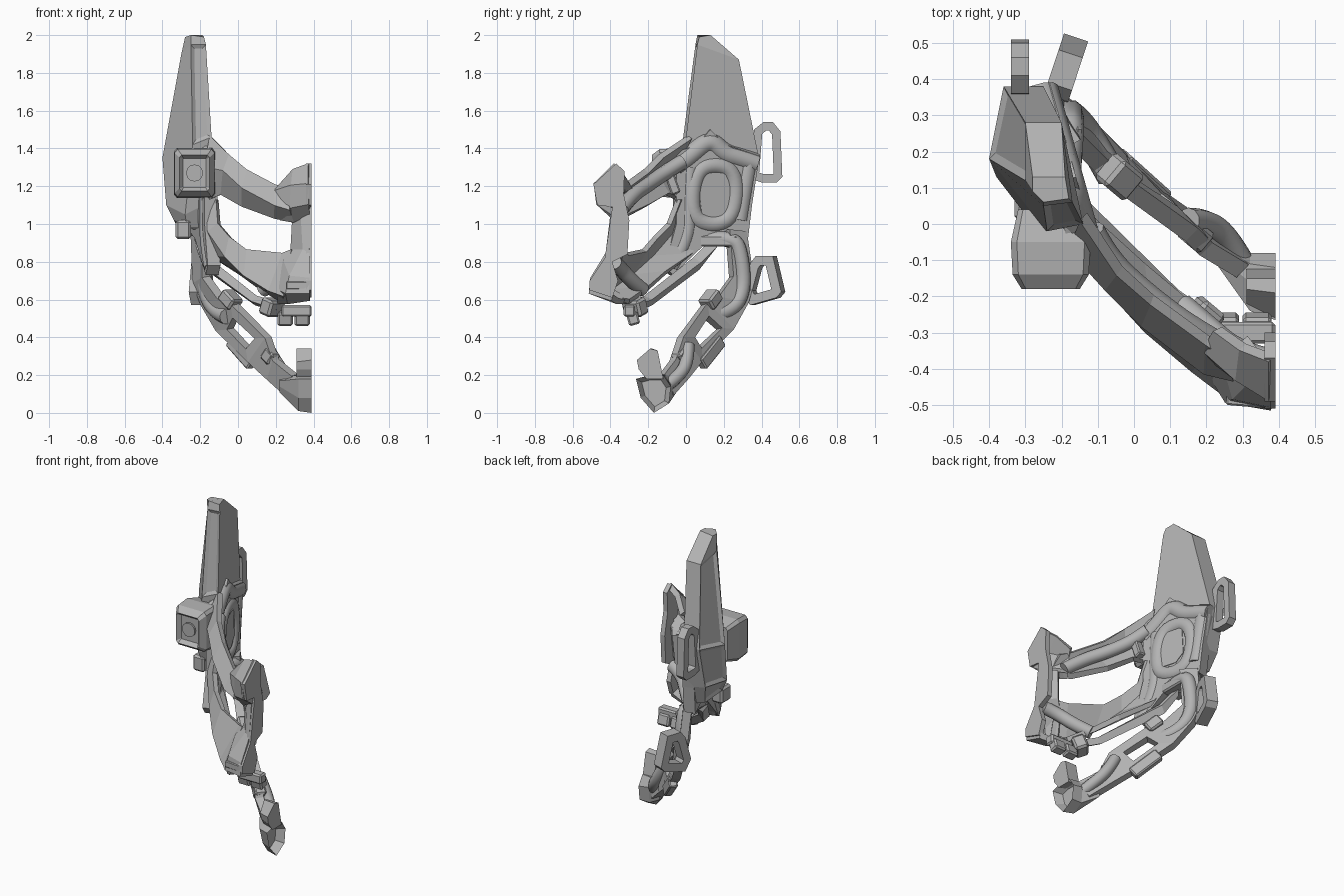
import bpy
import bmesh
from math import radians
from mathutils import Vector, Euler

default = bpy.data.objects.get("Cube")
if default:
    bpy.data.objects.remove(default, do_unlink=True)

grey = bpy.data.materials.new("plain grey")
grey.use_nodes = True
shade = (0.45, 0.45, 0.45, 1)
grey.diffuse_color = shade
grey.node_tree.nodes["Principled BSDF"].inputs["Base Color"].default_value = shade


def add_object(name, mesh):
    mesh.materials.clear()
    mesh.materials.append(grey)
    obj = bpy.data.objects.new(name, mesh)
    bpy.context.collection.objects.link(obj)
    return obj


def finish(name, bm, thickness=0):
    bmesh.ops.recalc_face_normals(bm, faces=bm.faces[:])
    mesh = bpy.data.meshes.new(name)
    bm.to_mesh(mesh)
    bm.free()
    obj = add_object(name, mesh)
    if thickness:
        solid = obj.modifiers.new("thickness", 'SOLIDIFY')
        solid.thickness = thickness
        solid.offset = 0
    return obj


def cut_holes(bm, faces, border):
    """Turn faces into frames by insetting and opening their centres."""
    bm.normal_update()
    bmesh.ops.inset_individual(bm, faces=faces, thickness=border, use_even_offset=True)
    bmesh.ops.delete(bm, geom=faces, context='FACES')


def sheet(name, rows, thickness, holes=(), border=0.03):
    """Skin rows of points into an armour sheet; holes lists faces to open."""
    bm = bmesh.new()
    grid = [[bm.verts.new(p) for p in row] for row in rows]
    for a, b in zip(grid, grid[1:]):
        for i in range(len(a) - 1):
            bm.faces.new((a[i], a[i + 1], b[i + 1], b[i]))
    bm.faces.ensure_lookup_table()
    if holes:
        cut_holes(bm, [bm.faces[i] for i in holes], border)
    return finish(name, bm, thickness)


def plate(name, points, thickness, border=0):
    """Flat polygon with thickness, optionally opened into a frame."""
    bm = bmesh.new()
    face = bm.faces.new([bm.verts.new(p) for p in points])
    if border:
        cut_holes(bm, [face], border)
    return finish(name, bm, thickness)


def loft(name, rings, panels=(), border=0.02, depth=-0.012):
    """Closed solid through rings; panels lists (ring, side) faces to recess."""
    bm = bmesh.new()
    loops = [[bm.verts.new(p) for p in ring] for ring in rings]
    count = len(loops[0])
    sides = {}
    for r, (a, b) in enumerate(zip(loops, loops[1:])):
        for i in range(count):
            j = (i + 1) % count
            sides[r, i] = bm.faces.new((a[i], a[j], b[j], b[i]))
    sides["start"] = bm.faces.new(loops[0])
    sides["end"] = bm.faces.new(loops[-1])
    bmesh.ops.recalc_face_normals(bm, faces=bm.faces[:])
    bm.normal_update()
    if panels:
        bmesh.ops.inset_individual(bm, faces=[sides[p] for p in panels],
                                   thickness=border, depth=depth, use_even_offset=True)
    return finish(name, bm)


def tube(name, points, radius, closed=False):
    """Smooth padded roll along a path."""
    curve = bpy.data.curves.new(name, 'CURVE')
    curve.dimensions = '3D'
    curve.bevel_depth = radius
    curve.bevel_resolution = 3
    curve.use_fill_caps = True
    spline = curve.splines.new('NURBS')
    spline.points.add(len(points) - 1)
    for target, p in zip(spline.points, points):
        target.co = (*p, 1)
    spline.order_u = 3
    spline.use_endpoint_u = not closed
    spline.use_cyclic_u = closed
    spline.resolution_u = 5
    temp = bpy.data.objects.new(name + "_path", curve)
    bpy.context.collection.objects.link(temp)
    bpy.context.view_layer.update()
    graph = bpy.context.evaluated_depsgraph_get()
    mesh = bpy.data.meshes.new_from_object(temp.evaluated_get(graph))
    bpy.data.objects.remove(temp, do_unlink=True)
    for poly in mesh.polygons:
        poly.use_smooth = True
    return add_object(name, mesh)


def box(name, centre, size, turn=(0, 0, 0)):
    bm = bmesh.new()
    bmesh.ops.create_cube(bm, size=1)
    spin = Euler([radians(a) for a in turn]).to_matrix()
    for v in bm.verts:
        v.co = spin @ (v.co * Vector(size)) + Vector(centre)
    bmesh.ops.bevel(bm, geom=bm.edges[:], offset=min(size) * 0.15, segments=1, affect='EDGES')
    return finish(name, bm)


def wall(points, lift=0):
    """Place side-profile points on the slanted temple wall."""
    return [(-.16 - .28 * y + lift, y, z) for y, z in points]


def at_x(x, points):
    return [(x, y, z) for y, z in points]


# Tall ear fin with recessed outer panels and a front groove
loft("ear_fin", [
    [(-.18, .07, 1.99), (-.25, .06, 2), (-.28, .09, 1.99), (-.28, .13, 1.99), (-.19, .13, 2)],
    [(-.17, .06, 1.95), (-.25, .05, 1.95), (-.3, .12, 1.9), (-.3, .28, 1.87), (-.2, .28, 1.87)],
    [(-.14, 0, 1.46), (-.24, -.02, 1.42), (-.4, .18, 1.35), (-.36, .38, 1.38), (-.25, .38, 1.38)],
    [(-.18, .02, 1.1), (-.28, 0, 1.05), (-.38, .13, 1.1), (-.36, .32, 1.12), (-.24, .34, 1.1)],
    [(-.2, .05, .98), (-.27, .03, .98), (-.34, .12, 1.02), (-.33, .28, 1), (-.24, .3, .98)],
], panels=[(1, 0), (1, 2), (2, 2), (3, 2)])

# Square side boss with a recessed face and a round knob
hub_rings = []
for y, half in ((.04, .09), (-.05, .11), (-.14, .105), (-.18, .08)):
    c = half * .85
    hub_rings.append([(-.23 + a, y, 1.27 + b * 1.2) for a, b in (
        (-half, -c), (-c, -half), (c, -half), (half, -c),
        (half, c), (c, half), (-c, half), (-half, c))])
loft("side_boss", hub_rings, panels=["end"], border=.02, depth=-.025)
bm = bmesh.new()
bmesh.ops.create_cone(bm, cap_ends=True, segments=12, radius1=.045, radius2=.04, depth=.03)
for v in bm.verts:
    v.co = Vector((v.co.x - .23, v.co.z - .155, v.co.y + 1.27))
finish("boss_knob", bm)
box("joint_block", (-.29, .06, .97), (.08, .1, .1))

# Temple wall behind the eye, with padding rolls
plate("temple_wall", wall([(-.06, 1.38), (.05, 1.42), (.12, 1.5), (.2, 1.42), (.38, 1.36), (.34, 1.1), (.32, .93),
                           (.22, .96), (.12, .92), (-.08, .73), (-.12, .78), (-.06, 1), (-.06, 1.25)]), .07)
tube("pad_top", wall([(-.06, 1.3), (.02, 1.36), (.12, 1.45), (.2, 1.37), (.28, 1.35), (.37, 1.32)]), .055)
tube("pad_window", wall([(.03, 1.03), (.03, 1.2), (.08, 1.31), (.22, 1.31),
                         (.27, 1.2), (.24, 1.03), (.14, .99)], .005), .05, True)
tube("pad_front", wall([(.02, 1.3), (.01, 1.1), (.01, .92), (-.08, .77)]), .045)
tube("pad_back", wall([(.33, 1.32), (.3, 1.15), (.28, 1.02)]), .05)
plate("pad_centre", wall([(.08, 1.05), (.06, 1.22), (.1, 1.27), (.21, 1.27), (.22, 1.1), (.17, 1.05)], .025), .03)

# Brow arm from the boss to the nose
sheet("brow_arm", [
    [(-.14, .02, 1.46), (-.17, -.06, 1.3), (-.15, -.04, 1.13)],
    [(-.04, -.13, 1.36), (-.07, -.17, 1.28), (-.08, -.1, 1.16)],
    [(.05, -.21, 1.28), (.03, -.27, 1.19), (.03, -.2, 1.1)],
    [(.2, -.32, 1.2), (.2, -.4, 1.1), (.2, -.32, 1.04)],
    [(.26, -.36, 1.18), (.28, -.42, 1.08), (.3, -.34, 1.02)]], .035)
tube("brow_lining", [(-.12, -.02, 1.33), (-.08, -.1, 1.28), (.03, -.2, 1.21),
                     (.15, -.29, 1.15), (.24, -.34, 1.08)], .04)
box("lining_clip", (-.09, -.08, 1.24), (.05, .05, .17), (20, 0, 0))

# Nose cap and nose bridge, closed by a flat wall on the centre line
sheet("nose_cap", [
    [(.38, -.37, 1.31), (.3, -.34, 1.28), (.23, -.29, 1.2)],
    [(.38, -.475, 1.21), (.29, -.42, 1.2), (.2, -.34, 1.17)],
    [(.38, -.46, 1.11), (.28, -.41, 1.09), (.2, -.35, 1.08)],
    [(.38, -.38, 1.06), (.3, -.36, 1.02), (.23, -.32, 1.03)]], .035)
sheet("nose_bridge", [
    [(.38, -.38, 1.08), (.34, -.37, 1.05), (.3, -.32, 1.03)],
    [(.38, -.41, .84), (.35, -.4, .86), (.29, -.33, .86)],
    [(.38, -.49, .71), (.28, -.47, .72), (.25, -.36, .8)],
    [(.38, -.5, .64), (.26, -.48, .64), (.22, -.41, .66)],
    [(.38, -.39, .61), (.27, -.36, .59), (.22, -.3, .59)]], .035)
plate("centre_wall", at_x(.375, [
    (-.325, 1.28), (-.37, 1.32), (-.49, 1.21), (-.47, 1.1), (-.39, 1.09), (-.43, .82), (-.51, .7),
    (-.51, .65), (-.39, .61), (-.36, .7), (-.39, .8), (-.31, .84), (-.3, 1.02), (-.33, 1.16)]), .03)
box("nose_ledge", (.32, -.49, .675), (.13, .03, .04), (0, 0, -5))
tube("cheek_lining", [(.36, -.38, .8), (.28, -.36, .78), (.2, -.29, .7), (.13, -.23, .65)], .04)

# Cheek guard under the eye, with its lower rail
sheet("cheek_guard", [
    [(-.22, .08, 1.15), (-.17, -.01, 1.14), (-.11, -.04, 1.13)],
    [(-.2, .08, .95), (-.15, -.07, .96), (-.1, -.09, 1)],
    [(-.14, .03, .84), (-.06, -.18, .83), (-.04, -.16, .93)],
    [(.02, -.11, .74), (.04, -.29, .73), (.05, -.22, .86)],
    [(.13, -.2, .66), (.17, -.4, .65), (.24, -.31, .84)],
    [(.25, -.3, .59), (.25, -.46, .62), (.29, -.35, .86)]], .03)
sheet("cheek_rail", [
    [(-.2, .15, .9), (-.22, .12, .87)],
    [(-.15, .06, .81), (-.18, .05, .77)],
    [(.11, -.2, .61), (.08, -.2, .58)],
    [(.22, -.28, .58), (.21, -.29, .54)]], .05)
box("rail_end", (.18, -.27, .56), (.08, .12, .09), (0, 20, -40))
box("lip_bar", (.31, -.3, .54), (.16, .06, .06))
for i, x in enumerate((.25, .34)):
    box("lip_tab_%d" % i, (x, -.28, .5), (.08, .06, .07), (15, 0, 0))

# Jaw guard with one open slot
sheet("jaw_guard", [
    [(-.17, .22, .97), (-.23, .31, .96)],
    [(-.17, .24, .72), (-.22, .35, .69)],
    [(-.09, .16, .61), (-.18, .32, .58)],
    [(-.02, .1, .58), (-.1, .24, .44)],
    [(.16, -.03, .4), (.07, .07, .27)],
    [(.2, -.07, .28), (.17, 0, .18)],
    [(.3, -.13, .2), (.27, -.08, .09)]], .05, holes=[3], border=.055)
box("jaw_shoulder", (-.04, .13, .6), (.1, .09, .07), (0, 40, -40))
box("jaw_keel", (.02, .13, .32), (.2, .05, .07), (0, 40, -42))
box("jaw_stop", (.17, -.03, .3), (.07, .07, .07), (0, 40, -40))
box("jaw_hinge", (-.18, .17, .91), (.07, .2, .06))
tube("jaw_lining", [(-.19, .12, .92), (-.18, .25, .93), (-.18, .29, .85),
                    (-.18, .31, .65), (-.12, .24, .53), (-.06, .13, .51)], .042)
tube("chin_lining", [(.15, .01, .36), (.2, .01, .27), (.26, -.04, .19), (.3, -.11, .14)], .035)

# Chin cup: a hollowed lower wedge under an upright centre tab
loft("chin_cup", [
    at_x(.39, [(-.265, .18), (-.24, .08), (-.17, 0), (-.09, .05), (-.08, .14), (-.12, .2), (-.19, .2)]),
    at_x(.32, [(-.24, .18), (-.21, .08), (-.16, .01), (-.09, .05), (-.08, .15), (-.11, .2), (-.16, .2)]),
    at_x(.22, [(-.1, .17), (-.1, .14), (-.08, .11), (-.05, .11), (-.04, .15), (-.05, .19), (-.08, .19)]),
], panels=["start"], border=.025, depth=-.05)
loft("chin_tab", [
    at_x(.39, [(-.26, .28), (-.19, .34), (-.15, .33), (-.12, .18), (-.21, .18), (-.25, .23)]),
    at_x(.31, [(-.22, .27), (-.18, .34), (-.15, .33), (-.12, .18), (-.18, .18), (-.21, .23)])])

# Rear strap loops
plate("upper_strap_loop", at_x(-.315, [
    (.34, 1.24), (.36, 1.5), (.41, 1.54), (.46, 1.54), (.5, 1.49), (.51, 1.25), (.48, 1.22), (.4, 1.22)]), .05, .045)
plate("lower_strap_loop", [(-.33 + .33 * y, y, z) for y, z in (
    (.31, .64), (.35, .79), (.38, .83), (.47, .83), (.515, .64), (.49, .61), (.35, .57))], .07, .05)
